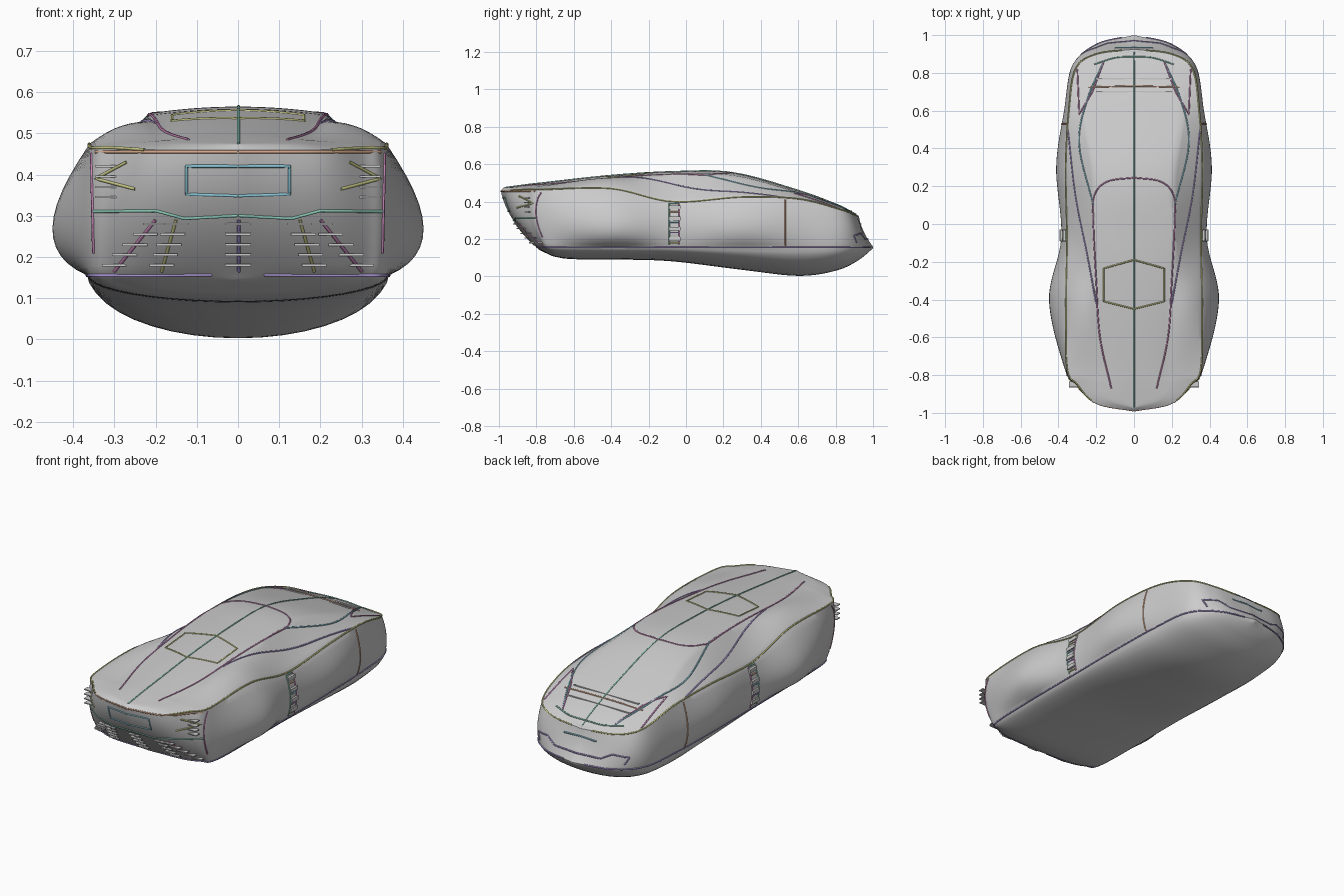
import bpy, bmesh, math
from mathutils import Vector
from mathutils.bvhtree import BVHTree

if "Cube" in bpy.data.objects:
    bpy.data.objects.remove(bpy.data.objects["Cube"])


def spline(pts, n):
    """Smooth path through pts, n samples per span."""
    p = [Vector(q) for q in pts]
    p = [2 * p[0] - p[1]] + p + [2 * p[-1] - p[-2]]
    out = []
    for i in range(1, len(p) - 2):
        a, b, c, d = p[i - 1:i + 3]
        for k in range(n):
            t = k / n
            out.append(0.5 * (2 * b + (c - a) * t + (2 * a - 5 * b + 4 * c - d) * t * t
                              + (3 * b - a - 3 * c + d) * t ** 3))
    return out + [p[-2]]


# Lengthwise rails of the right half, tail (-y) to nose (+y)
belly = spline([(0, -.79, .145), (0, -.75, .125), (0, -.70, .105), (0, -.6, .092), (0, -.35, .09),
                (0, -.07, .08), (0, .3, .035), (0, .6, .003), (0, .8, .03), (0, .92, .085), (0, 1, .15)], 10)
sill = spline([(0, -.80, .157), (.2, -.79, .155), (.3, -.76, .155), (.355, -.71, .155), (.365, -.4, .155),
               (.365, -.07, .155), (.365, .3, .155), (.355, .6, .155), (.325, .83, .155), (.2, .95, .155), (0, 1, .158)], 10)
flank = spline([(0, -.93, .31), (.2, -.91, .31), (.31, -.84, .31), (.372, -.75, .30), (.45, -.4, .27),
                (.385, -.07, .27), (.412, .3, .27), (.37, .6, .27), (.325, .84, .25), (.2, .93, .24), (0, .95, .24)], 10)
shoulder = spline([(0, -.99, .46), (.2, -.95, .46), (.3, -.85, .465), (.355, -.76, .465), (.36, -.4, .47),
                   (.355, -.07, .40), (.362, .3, .425), (.345, .6, .415), (.31, .82, .36), (.2, .9, .33), (0, .925, .318)], 10)
roof_edge = spline([(0, -.98, .47), (.14, -.93, .475), (.17, -.84, .482), (.18, -.75, .488), (.2, -.4, .525),
                    (.215, -.07, .545), (.21, .25, .54), (.26, .58, .455), (.22, .8, .378), (.13, .89, .337), (0, .917, .323)], 10)
spine = spline([(0, -.975, .474), (0, -.93, .48), (0, -.84, .492), (0, -.75, .502), (0, -.4, .54),
                (0, -.07, .56), (0, .25, .555), (0, .6, .46), (0, .8, .387), (0, .88, .35), (0, .915, .328)], 10)


def section(i):
    b, s, f, h, r, t = (q[i] for q in (belly, sill, flank, shoulder, roof_edge, spine))
    pts = []
    for k in range(10):                       # rounded underside
        a = math.pi / 2 * (1 - k / 10)
        pts.append(Vector((s.x * math.cos(a), s.y + (b.y - s.y) * math.sin(a), s.z + (b.z - s.z) * math.sin(a))))
    for k in range(12):                       # bowed flank
        u = k / 12
        pts.append(s * (2 * (u - .5) * (u - 1)) + f * (4 * u * (1 - u)) + h * (2 * u * (u - .5)))
    for k in range(8):                        # fender and side windows
        u = k / 8
        p = h.lerp(r, u)
        p.z += .022 * math.exp(-((p.y + .45) / .25) ** 2) * 4 * u * (1 - u)
        pts.append(p)
    for k in range(9):                        # crowned roof, deck and hood
        u = 1 - k / 8
        p = t.lerp(r, u)
        p.z = t.z + (r.z - t.z) * u * u
        pts.append(p)
    for p in pts:
        p.x = max(p.x, 0)
    return pts


# Body shell
bm = bmesh.new()
for side in (1, -1):
    rows = [[bm.verts.new((p.x * side, p.y, p.z)) for p in section(i)] for i in range(len(sill))]
    for a, b in zip(rows, rows[1:]):
        for j in range(len(a) - 1):
            bm.faces.new((a[j], a[j + 1], b[j + 1], b[j]))
bmesh.ops.remove_doubles(bm, verts=bm.verts, dist=.0004)
bmesh.ops.recalc_face_normals(bm, faces=bm.faces)
tree = BVHTree.FromBMesh(bm)
me = bpy.data.meshes.new("body_shell")
bm.to_mesh(me)
bm.free()
body = bpy.data.objects.new("body_shell", me)
bpy.context.collection.objects.link(body)
bpy.context.view_layer.objects.active = body
body.select_set(True)
bpy.ops.object.shade_smooth_by_angle(angle=math.radians(35))

# Line colours
COLORS = [(.25, .55, .45), (.6, .25, .5), (.6, .6, .25), (.4, .3, .65), (.25, .55, .65), (.7, .4, .25)]
mats = []
for i, c in enumerate(COLORS):
    m = bpy.data.materials.new("line_colour_%d" % i)
    m.diffuse_color = (*c, 1)
    m.use_nodes = True
    m.node_tree.nodes["Principled BSDF"].inputs["Base Color"].default_value = m.diffuse_color
    mats.append(m)
count = 0


def tube(name, pts, mirror=True):
    """Thin round line, mirrored to the left side."""
    global count
    cu = bpy.data.curves.new(name, 'CURVE')
    cu.dimensions = '3D'
    cu.bevel_depth = .004
    cu.bevel_resolution = 1
    cu.use_fill_caps = True
    for s in ((1, -1) if mirror else (1,)):
        sp = cu.splines.new('POLY')
        sp.points.add(len(pts) - 1)
        for q, p in zip(sp.points, pts):
            q.co = (p[0] * s, p[1], p[2], 1)
    cu.materials.append(mats[count % len(mats)])
    count += 1
    bpy.context.collection.objects.link(bpy.data.objects.new(name, cu))


def project(view, a, b):
    """Point on the shell seen from above, tail, nose or right side."""
    x = max(a, .001)
    start, d = {'top': ((x, b, 2), (0, 0, -1)), 'tail': ((x, -2, b), (0, 1, 0)),
                'nose': ((x, 2, b), (0, -1, 0)), 'side': ((2, a, b), (-1, 0, 0))}[view]
    return tree.ray_cast(Vector(start), Vector(d))[0]


def surface_line(name, view, pts, smooth=False, mirror=True):
    if smooth:
        path = [(p.x, p.y) for p in spline([(a, b, 0) for a, b in pts], 8)]
    else:
        path = [(a + (c - a) * k / 8, b + (d - b) * k / 8)
                for (a, b), (c, d) in zip(pts, pts[1:]) for k in range(9)]
    hits = [h for h in (project(view, *p) for p in path) if h]
    if len(hits) > 1:
        tube(name, hits, mirror)


# Outlines seen from above
surface_line("spine_line", 'top', [(0, -.97), (0, -.4), (0, .3), (0, .91)], mirror=False)
surface_line("roof_arch", 'top', [(.12, -.87), (.18, -.6), (.2, -.3), (.215, 0), (.21, .15), (.14, .225), (0, .245)], True)
surface_line("rear_window", 'top', [(0, -.19), (.16, -.235), (.16, -.41), (0, -.45)])
surface_line("side_window", 'top', [(.2, -.42), (.25, -.15), (.31, .15), (.35, .5)], True)
surface_line("windshield_post", 'top', [(.215, .1), (.29, .42), (.25, .65), (.16, .86)], True)
surface_line("hood_seam", 'top', [(0, .73), (.24, .725)])
surface_line("nose_edge", 'top', [(0, .885), (.1, .88), (.21, .845)], True)
surface_line("headlamp", 'top', [(.16, .86), (.22, .7), (.29, .58), (.3, .82)])
# Body creases
tube("shoulder_line", shoulder[12:98])
tube("sill_line", sill[3:98])
# Tail end
surface_line("plate_frame", 'tail', [(0, .348), (.125, .352), (.125, .42), (0, .42)])
surface_line("tail_edge", 'tail', [(0, .455), (.345, .455)])
surface_line("tail_shelf", 'tail', [(0, .3), (.13, .293), (.2, .312), (.35, .31)])
surface_line("tail_corner", 'tail', [(.35, .21), (.355, .45)])
surface_line("tail_lamp", 'tail', [(.25, .365), (.345, .39), (.27, .43)])
# Nose end
surface_line("nose_intake", 'nose', [(0, .2), (.14, .2), (.2, .23), (.28, .22), (.26, .18)])
surface_line("nose_badge_bar", 'nose', [(0, .28), (.1, .275)])
# Flanks
surface_line("door_seam", 'side', [(.53, .16), (.53, .41)])
for y in (-.09, -.035):
    surface_line("intake_post", 'side', [(y, .17), (y, .39)])
for z in (.18, .235, .29, .345, .39):
    surface_line("intake_rung", 'side', [(-.09, z), (-.035, z)])


def slat(name, p, size):
    for s in (1, -1):
        bpy.ops.mesh.primitive_cube_add(size=1, location=(p.x * s, p.y, p.z))
        o = bpy.context.object
        o.name = name
        o.scale = size


# Diffuser fins with small cross slats
for x0, x1 in ((.2, .3), (.15, .185), (.002, .002)):
    surface_line("diffuser_fin", 'tail', [(x0, .29), (x1, .165)], mirror=x0 > .01)
    for k in range(5):
        u = k / 4
        p = project('tail', x0 + (x1 - x0) * u, .28 - .1 * u)
        if p:
            slat("diffuser_slat", p, (.06, .03, .006))
# Side slats in the tail lamps and intakes, hood vent blades
for z in (.345, .37, .395, .42):
    p = project('tail', .31, z)
    slat("tail_lamp_slat", p, (.07, .03, .005))
for z in (.2, .255, .31, .37):
    slat("intake_slat", project('side', -.06, z), (.02, .06, .02))
for y in (.7, .77):
    slat("hood_vent", project('top', .1, y), (.2, .008, .006))
